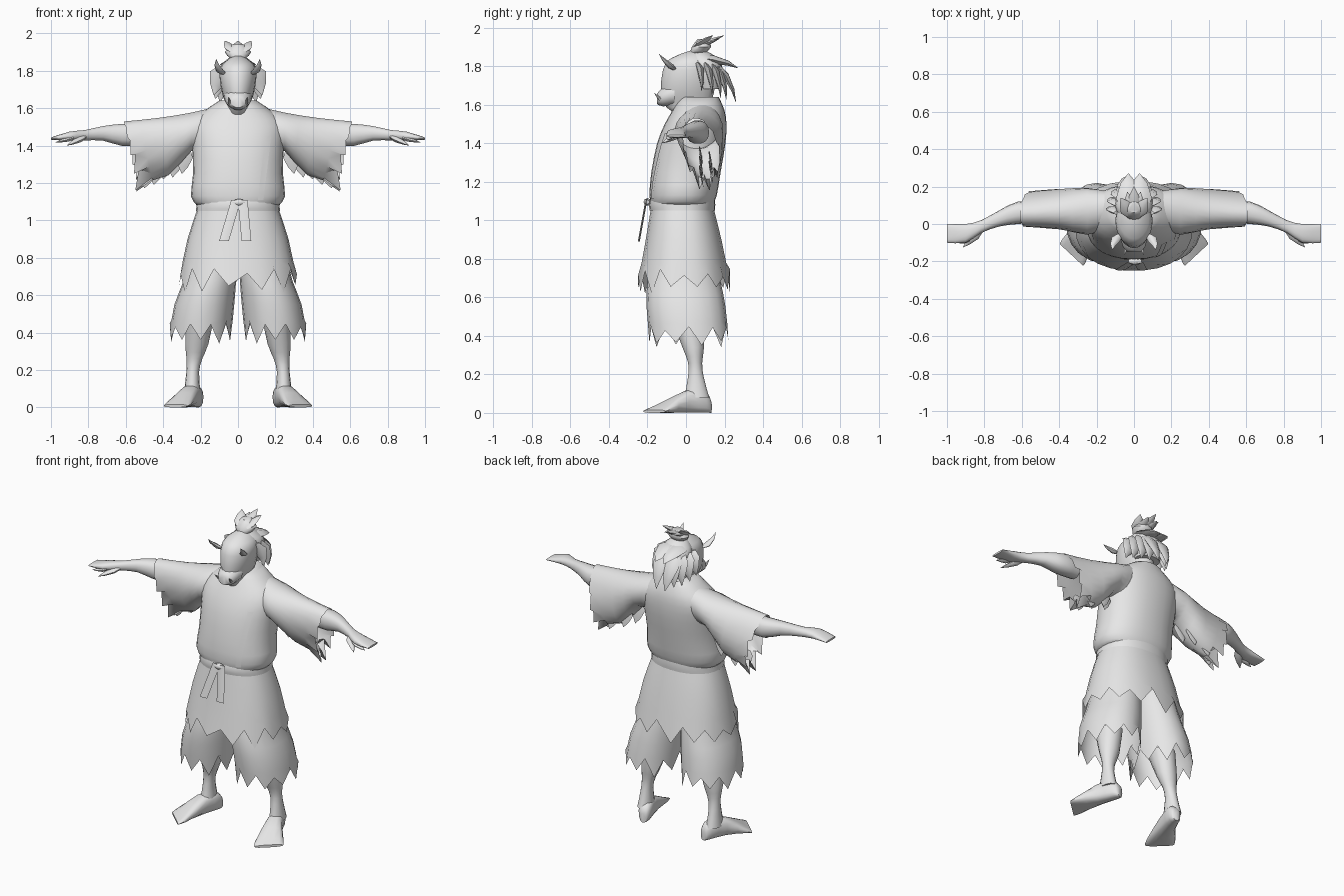
import bpy, bmesh, math, random
from mathutils import Vector

random.seed(4)
if "Cube" in bpy.data.objects:
    bpy.data.objects.remove(bpy.data.objects["Cube"])

colour = (.8, .8, .8, 1)
grey = bpy.data.materials.new("plain grey")
grey.use_nodes = True
grey.diffuse_color = colour
grey.node_tree.nodes["Principled BSDF"].inputs["Base Color"].default_value = colour


def finish(name, bm, mirror=False):
    bmesh.ops.recalc_face_normals(bm, faces=bm.faces)
    mesh = bpy.data.meshes.new(name)
    bm.to_mesh(mesh)
    bm.free()
    mesh.shade_smooth()
    mesh.set_sharp_from_angle(angle=math.radians(50))
    mesh.materials.append(grey)
    part = bpy.data.objects.new(name, mesh)
    bpy.context.collection.objects.link(part)
    if mirror:
        part.modifiers.new("mirror", "MIRROR").use_mirror_merge = False
    return part


def level(z, width, front, back, x=0):
    """Horizontal ring: centre, sideways half axis, depth half axis."""
    return Vector((x, (front + back) / 2, z)), Vector((width, 0, 0)), Vector((0, (back - front) / 2, 0))


def across(x, y, depth, z, height):
    """Upright ring facing along x."""
    return Vector((x, y, z)), Vector((0, depth, 0)), Vector((0, 0, height))


def upright(y, z, width, height, x=0, turn=0):
    """Upright ring facing along y, turned about z."""
    side = Vector((math.cos(turn), math.sin(turn), 0))
    return Vector((x, y, z)), side * width, Vector((0, 0, height))


def slanted(top, bottom, depth):
    """Ring between a top and a bottom point."""
    top, bottom = Vector(top), Vector(bottom)
    return (top + bottom) / 2, Vector((0, depth, 0)), (top - bottom) / 2


def refine(rings):
    """Insert a smooth in-between ring in every gap."""
    result = [rings[0]]
    for i in range(len(rings) - 1):
        a, b = rings[i], rings[i + 1]
        before = rings[max(i - 1, 0)]
        after = rings[min(i + 2, len(rings) - 1)]
        result.append([(p + q) * .5 + (p - o + q - r) / 16
                       for o, p, q, r in zip(before, a, b, after)])
        result.append(b)
    return result


def skin(bm, rings, sides, closed=True, tear=None, tear_low=False, power=1):
    """Skin a row of rings; tear pulls the last ring into ragged points."""
    rows = []
    for ring in rings:
        centre, u, v = ring
        row = []
        for k in range(sides):
            angle = math.tau * k / sides
            c, s = math.cos(angle), math.sin(angle)
            point = centre + u * math.copysign(abs(c) ** power, c) + v * math.copysign(abs(s) ** power, s)
            if tear and ring is rings[-1]:
                weight = (1 - s) / 2 if tear_low else 1
                point += Vector(tear) * weight * random.uniform(.3, 1) * (-1) ** k
            row.append(bm.verts.new(point))
        rows.append(row)
    for r, s in zip(rows, rows[1:]):
        for k in range(sides):
            bm.faces.new((r[k - 1], r[k], s[k], s[k - 1]))
    if closed:
        bm.faces.new(rows[0])
        bm.faces.new(rows[-1])


def loft(name, rings, sides, mirror=False, **options):
    bm = bmesh.new()
    skin(bm, refine(rings), sides, **options)
    return finish(name, bm, mirror)


def locks(name, items, flat, bow=(0, 0, 0)):
    """Mirrored set of pointed flat locks, each from a start to a tip."""
    bm = bmesh.new()
    for start, tip, radius in items:
        start, tip = Vector(start), Vector(tip)
        along = (tip - start).normalized()
        u = along.cross(Vector((0, 0, 1)) if abs(along.z) < .8 else Vector((0, -1, 0))).normalized()
        w = u.cross(along) * flat
        rings = []
        for t, size in ((0, .6), (.3, 1), (.7, .6), (1, .03)):
            centre = start.lerp(tip, t) + Vector(bow) * math.sin(math.pi * t)
            rings.append((centre, u * radius * size, w * radius * size))
        skin(bm, rings, sides=6)
    return finish(name, bm, mirror=True)


# Robe body bloused over the waist, sash and torn skirt
robe = loft("robe_body", [
    level(z=1.08, width=.22, front=-.18, back=.14),
    level(z=1.13, width=.252, front=-.19, back=.16),
    level(z=1.25, width=.24, front=-.18, back=.18),
    level(z=1.4, width=.245, front=-.15, back=.205),
    level(z=1.5, width=.25, front=-.11, back=.21),
    level(z=1.57, width=.2, front=-.07, back=.2),
    level(z=1.64, width=.1, front=-.03, back=.17)], sides=28, power=.9)
loft("sash", [
    level(z=1.05, width=.225, front=-.188, back=.15),
    level(z=1.08, width=.222, front=-.192, back=.152),
    level(z=1.11, width=.22, front=-.185, back=.15)], sides=28, closed=False, power=.9)
loft("torn_skirt", [
    level(z=1.08, width=.21, front=-.18, back=.14),
    level(z=.9, width=.27, front=-.21, back=.185),
    level(z=.68, width=.315, front=-.25, back=.23)],
    sides=26, closed=False, tear=(0, 0, .07), power=.87)

# Lapel edge laid over the chest
bm = bmesh.new()
bmesh.ops.create_grid(bm, x_segments=2, y_segments=10, size=1)
for vert in bm.verts:
    across_strip, up_strip, _ = vert.co
    vert.co = (.14 + .015 * across_strip + .02 * up_strip, -.3, 1.28 + .17 * up_strip)
wrap = finish("lapel_edge", bm).modifiers.new("wrap", "SHRINKWRAP")
wrap.target = robe
wrap.wrap_method = "PROJECT"
wrap.wrap_mode = "ABOVE_SURFACE"
wrap.use_project_y = True
wrap.offset = .004

# Sash knot with two hanging ties
loft("sash_knot", [across(x=x, y=-.2, depth=size, z=1.095, height=size)
                   for x, size in ((-.03, .01), (.005, .02), (.04, .01))], sides=8)
for name, top, end in (("right_tie", -.01, -.075), ("left_tie", .025, .045)):
    loft(name, [level(z=1.11 - .22 * t, width=.026, front=-.21 - .04 * t, back=-.2 - .04 * t,
                      x=top + (end - top) * t) for t in (0, .5, 1)], sides=4)

# Torn trousers
loft("trousers", [
    level(z=.85, width=.125, front=-.16, back=.14, x=.125),
    level(z=.68, width=.14, front=-.2, back=.18, x=.15),
    level(z=.55, width=.16, front=-.205, back=.205, x=.18),
    level(z=.4, width=.165, front=-.19, back=.22, x=.2)],
    sides=20, mirror=True, closed=False, tear=(0, 0, .065), power=.95)

# Legs and feet turned outwards
loft("legs", [
    level(z=.5, width=.075, front=-.08, back=.1, x=.2),
    level(z=.34, width=.062, front=-.02, back=.095, x=.22),
    level(z=.26, width=.042, front=.01, back=.085, x=.233),
    level(z=.19, width=.034, front=.01, back=.092, x=.242),
    level(z=.08, width=.044, front=-.01, back=.122, x=.245)], sides=14, mirror=True)
loft("feet", [
    upright(y=.13, z=.03, width=.02, height=.03, x=.215, turn=.2),
    upright(y=.1, z=.055, width=.04, height=.055, x=.224, turn=.2),
    upright(y=0, z=.058, width=.05, height=.058, x=.26, turn=.3),
    upright(y=-.13, z=.02, width=.084, height=.02, x=.315, turn=.65),
    upright(y=-.165, z=.008, width=.085, height=.008, x=.335, turn=.75)],
    sides=14, mirror=True, power=.75)

# Wide hanging sleeves with a slanted torn opening
loft("sleeves", [
    slanted(top=(.11, .09, 1.61), bottom=(.2, .06, 1.36), depth=.1),
    slanted(top=(.25, .075, 1.577), bottom=(.25, .06, 1.37), depth=.125),
    slanted(top=(.42, .06, 1.55), bottom=(.37, .1, 1.24), depth=.107),
    slanted(top=(.61, .05, 1.53), bottom=(.53, .11, 1.2), depth=.09)],
    sides=22, mirror=True, closed=False, tear=(-.02, 0, .07), tear_low=True)
rags = []
for i in range(5):
    x, y = .28 + .05 * i, .07 + .05 * (i % 2)
    z = 1.38 - .025 * i
    rags.append(((x, y, z), (x + .02, y + .02, z - random.uniform(.1, .14)), .045))
locks("sleeve_rags", rags, flat=.12)

# Forearms, hands, thumbs and spread fingers
loft("forearms_and_hands", [
    across(x=.5, y=.06, depth=.05, z=1.46, height=.06),
    across(x=.62, y=.06, depth=.06, z=1.457, height=.06),
    across(x=.72, y=.03, depth=.043, z=1.465, height=.04),
    across(x=.82, y=-.015, depth=.034, z=1.455, height=.028),
    across(x=.9, y=-.05, depth=.05, z=1.45, height=.025),
    across(x=1, y=-.05, depth=.05, z=1.437, height=.006)], sides=14, mirror=True, power=.85)
locks("thumbs_and_fingers", [((.82, -.035, 1.447), (.915, -.125, 1.4), .024),
                             ((.88, -.08, 1.44), (.975, -.095, 1.417), .02)], flat=.7)

# Head, muzzle, tusks and ears
loft("head", [
    level(z=1.5, width=.085, front=.02, back=.16),
    level(z=1.585, width=.05, front=-.1, back=.125),
    level(z=1.66, width=.08, front=-.13, back=.145),
    level(z=1.78, width=.1, front=-.12, back=.155),
    level(z=1.84, width=.08, front=-.08, back=.14),
    level(z=1.88, width=.02, front=.02, back=.09)], sides=20)
loft("muzzle", [
    upright(y=-.06, z=1.66, width=.075, height=.065),
    upright(y=-.12, z=1.64, width=.06, height=.05),
    upright(y=-.15, z=1.63, width=.035, height=.028)], sides=14)
locks("tusks", [((.04, -.12, 1.615), (.052, -.165, 1.66), .01)], flat=.9)
locks("ears", [((.075, -.06, 1.785), (.116, -.14, 1.862), .024)], flat=.6, bow=(.012, .004, -.01))

# Hair: cap, topknot and ragged locks fanned around the back
loft("hair_cap", [
    level(z=1.68, width=.08, front=.06, back=.18),
    level(z=1.78, width=.104, front=.03, back=.19),
    level(z=1.84, width=.085, front=.01, back=.17),
    level(z=1.885, width=.02, front=.03, back=.09)], sides=16)
loft("topknot", [
    level(z=1.865, width=.04, front=.02, back=.1),
    level(z=1.9, width=.07, front=.03, back=.13),
    level(z=1.94, width=.03, front=.06, back=.12)], sides=12)
locks("topknot_locks", [((.01 * i, .05, 1.9), (.035 * i, .2 - .03 * i, 1.96 - .02 * (i % 2)), .04)
                        for i in range(3)], flat=.4)
fan = [((.02, .07, 1.84), (.03, .27, 1.79), .07), ((.04, .17, 1.8), (.03, .26, 1.61), .05)]
for i in range(4):
    c, s = math.cos(i * .4), math.sin(i * .4)
    fan.append(((.08 * c, .06 + .1 * s, 1.81), (.02 + .11 * c, .08 + .14 * s, 1.67 - .05 * s), .055))
locks("back_locks", fan, flat=.35, bow=(.004, .012, .012))
